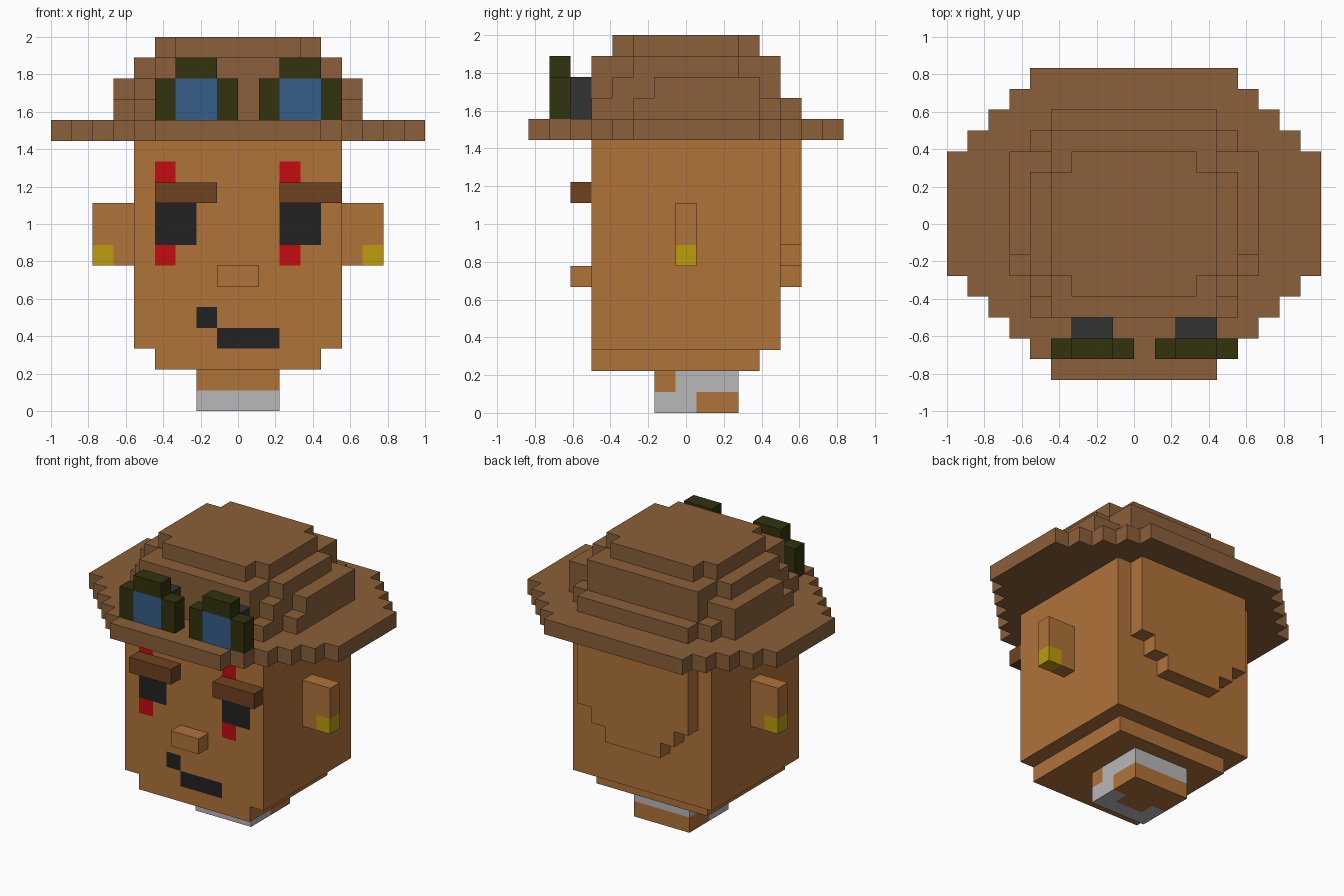
import bpy
import bmesh
from mathutils import Vector

UNIT = 1 / 9  # size of one block

cube = bpy.data.objects.get("Cube")
if cube:
    bpy.data.objects.remove(cube, do_unlink=True)


def material(name, rgb):
    """Flat material from a hex colour, converted to linear."""
    parts = [int(rgb[i:i + 2], 16) / 255 for i in (0, 2, 4)]
    linear = [c / 12.92 if c < 0.04 else ((c + 0.055) / 1.055) ** 2.4 for c in parts]
    mat = bpy.data.materials.new(name)
    mat.use_nodes = True
    mat.diffuse_color = (*linear, 1)
    mat.node_tree.nodes["Principled BSDF"].inputs["Base Color"].default_value = (*linear, 1)
    return mat


SKIN = material("skin tan", "B0733A")
HAT = material("hat brown", "8B603A")
BROW = material("brow brown", "6E4220")
BLACK = material("soft black", "222222")
RED = material("face paint red", "C20C10")
GOLD = material("earring gold", "BD9C0C")
GREEN = material("goggle dark green", "32320E")
LENS = material("lens blue", "365F8A")
STRAP = material("strap grey", "343434")
COLLAR = material("collar light grey", "B8B8B8")


def block_part(name, layers):
    """Closed shell of a block shape; later (material, box) layers add or repaint."""
    cells = {}
    for mat, (x0, x1, y0, y1, z0, z1) in layers:
        for x in range(x0, x1):
            for y in range(y0, y1):
                for z in range(z0, z1):
                    cells[x, y, z] = mat
    mats = list(dict.fromkeys(mat for mat, _ in layers))
    bm = bmesh.new()
    corners = {}

    def corner(point):
        key = tuple(round(c) for c in point)
        if key not in corners:
            corners[key] = bm.verts.new((Vector(key) + Vector((0, 0.5, 0))) * UNIT)
        return corners[key]

    for cell, mat in cells.items():
        centre = Vector(cell) + Vector((0.5, 0.5, 0.5))
        for axis in range(3):
            for sign in (-1, 1):
                n = Vector((0, 0, 0))
                n[axis] = sign
                if tuple(int(c + d) for c, d in zip(cell, n)) in cells:
                    continue
                u = Vector((0, 0, 0))
                u[(axis + 1) % 3] = 1
                v = n.cross(u)
                quad = [centre + (n + a * u + b * v) / 2
                        for a, b in ((-1, -1), (1, -1), (1, 1), (-1, 1))]
                face = bm.faces.new([corner(p) for p in quad])
                face.material_index = mats.index(mat)
    # Merge coplanar squares, keeping colour borders
    bmesh.ops.dissolve_limit(bm, angle_limit=0.01, verts=bm.verts[:],
                             edges=bm.edges[:], delimit={'MATERIAL'})
    mesh = bpy.data.meshes.new(name)
    bm.to_mesh(mesh)
    bm.free()
    for mat in mats:
        mesh.materials.append(mat)
    obj = bpy.data.objects.new(name, mesh)
    bpy.context.collection.objects.link(obj)
    return obj


# Neck with collar
block_part("neck", [
    (SKIN, (-2, 2, -2, 2, 0, 2)),
    (COLLAR, (-2, 2, -2, 0, 0, 1)),
    (COLLAR, (-2, 2, -1, 2, 1, 2)),
    (SKIN, (-1, 1, -1, 0, 0, 1)),
])

# Head, chin and stepped bulge at the back, with painted face
head = [(SKIN, (-5, 5, -5, 4, 3, 13)), (SKIN, (-4, 4, -5, 3, 2, 3))]
for half, bottom in ((4, 8), (3, 7), (2, 6)):
    head.append((SKIN, (-half, half, 4, 5, bottom, 13)))
for x in (-4, 2):
    head.append((BLACK, (x, x + 2, -5, -4, 8, 10)))
    for z in (7, 11):
        head.append((RED, (x, x + 1, -5, -4, z, z + 1)))
head += [(BLACK, (-2, -1, -5, -4, 4, 5)), (BLACK, (-1, 2, -5, -4, 3, 4))]
block_part("head", head)

block_part("nose", [(SKIN, (-1, 1, -6, -5, 6, 7))])

# Ears with earrings
block_part("left_ear", [(SKIN, (5, 7, -1, 0, 7, 10)), (GOLD, (6, 7, -1, 0, 7, 8))])
block_part("right_ear", [(SKIN, (-7, -5, -1, 0, 7, 10)), (GOLD, (-7, -6, -1, 0, 7, 8))])

# Paired brows and goggles, each pair offset along x
for side, x in (("right", -4), ("left", 2)):
    block_part(side + "_eyebrow", [(BROW, (x, x + 3, -6, -5, 10, 11))])

for side, x in (("right", -4), ("left", 1)):
    block_part(side + "_goggle_frame", [
        (GREEN, (x, x + 1, -7, -6, 14, 16)),
        (GREEN, (x + 3, x + 4, -7, -6, 14, 16)),
        (GREEN, (x + 1, x + 3, -7, -6, 16, 17)),
    ])
    block_part(side + "_goggle_lens", [(LENS, (x + 1, x + 3, -7, -6, 14, 16))])
    block_part(side + "_goggle_mount", [(STRAP, (x + 1, x + 3, -6, -5, 14, 16))])

# Hat: round stepped brim and crown
hat = [(HAT, (-h, h, h - 12, min(12 - h, 7), 13, 14)) for h in range(4, 10)]
crown = {
    14: ((6, -3, 3), (5, -5, 4), (4, -5, 5)),
    15: ((6, -2, 3), (5, -4, 3), (4, -5, 4)),
    16: ((5, -3, 2), (4, -5, 4)),
    17: ((4, -3, 2), (3, -4, 3)),
}
for z, rows in crown.items():
    hat += [(HAT, (-h, h, front, back, z, z + 1)) for h, front, back in rows]
block_part("hat", hat)
